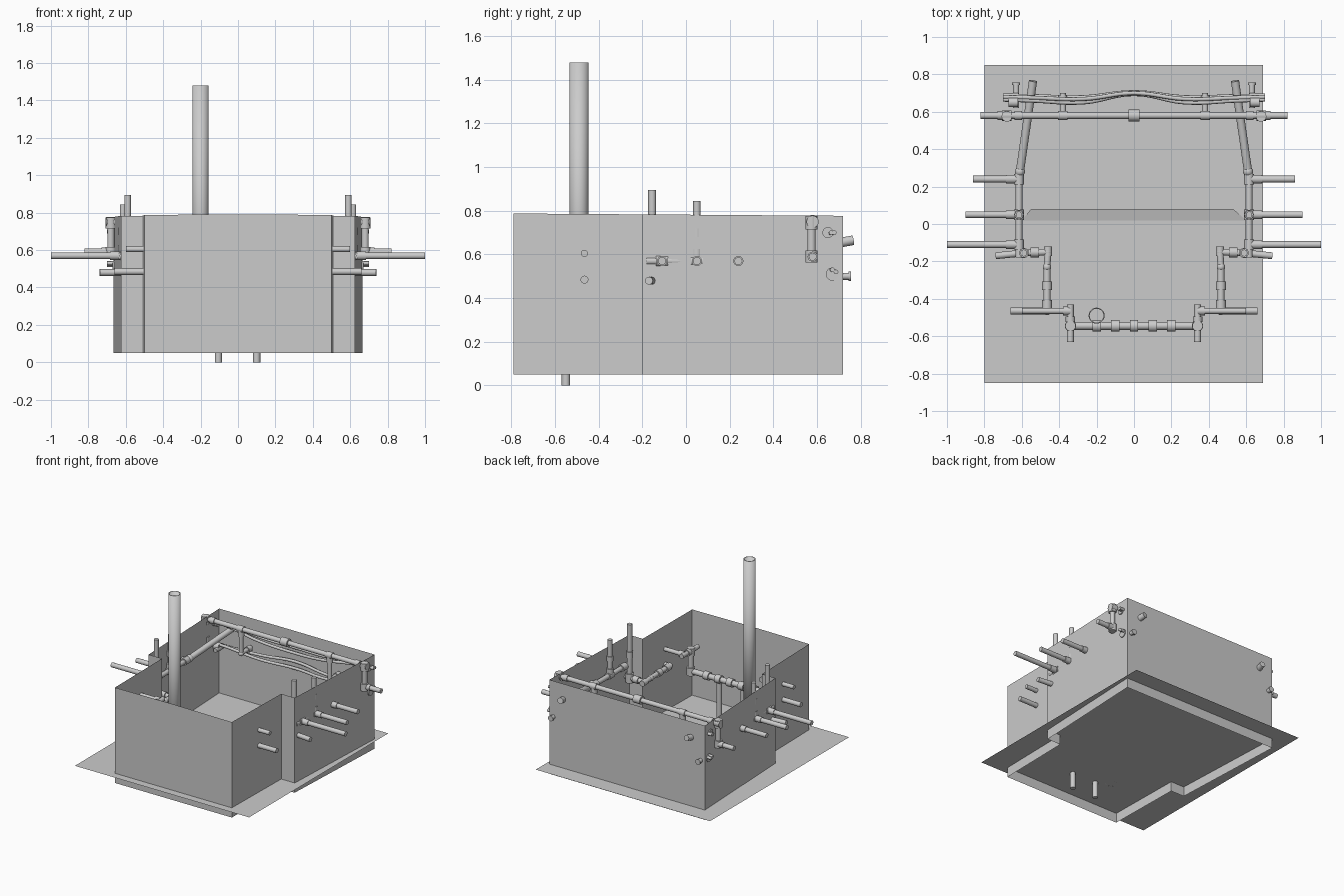
import bpy, bmesh
from mathutils import Vector

if "Cube" in bpy.data.objects:
    bpy.data.objects.remove(bpy.data.objects["Cube"])


def finish(name, bm, smooth=False):
    me = bpy.data.meshes.new(name)
    bm.to_mesh(me)
    bm.free()
    ob = bpy.data.objects.new(name, me)
    bpy.context.collection.objects.link(ob)
    if smooth:
        bpy.ops.object.select_all(action='DESELECT')
        ob.select_set(True)
        bpy.context.view_layer.objects.active = ob
        bpy.ops.object.shade_smooth_by_angle()
    return ob


def tube(bm, p, q, r, caps=True):
    """Straight cylinder between two points."""
    p, q = Vector(p), Vector(q)
    d = q - p
    m = d.to_track_quat('Z', 'Y').to_matrix().to_4x4()
    m.translation = (p + q) / 2
    bmesh.ops.create_cone(bm, cap_ends=caps, segments=20, radius1=r,
                          radius2=r, depth=d.length, matrix=m)


def run(bm, pts, r):
    """Chain of pipes with ball joints at the bends."""
    for a, b in zip(pts, pts[1:]):
        tube(bm, a, b, r)
    for c in pts[1:-1]:
        ret = bmesh.ops.create_uvsphere(bm, u_segments=16, v_segments=8, radius=r * 1.25)
        bmesh.ops.translate(bm, verts=ret['verts'], vec=c)


def collar(bm, c, axis, r=0.026, w=0.045):
    """Short coupling ring around a pipe."""
    h = Vector(axis) * w / 2
    tube(bm, Vector(c) - h, Vector(c) + h, r)


X, Y, Z = (1, 0, 0), (0, 1, 0), (0, 0, 1)

# open-topped wall sheet, stepped outward behind the front section
half = [(0.50, -0.79), (0.51, -0.20), (0.625, -0.20), (0.665, 0.72)]
outline = [(0, -0.79)] + half + [(0, 0.72)] + [(-x, y) for x, y in reversed(half)]
bm = bmesh.new()
low = [bm.verts.new((x, y, 0.05)) for x, y in outline]
top = [bm.verts.new((x, y, 0.782 - 0.007 * y + (0.004 if x == 0 and y < 0 else 0)))
       for x, y in outline]
for i in range(len(outline)):
    j = (i + 1) % len(outline)
    bm.faces.new((low[i], low[j], top[j], top[i]))
finish("walls", bm)

# floor sheet
bm = bmesh.new()
bm.faces.new([bm.verts.new((x, y, 0.125)) for x, y in
              ((-0.80, -0.85), (0.69, -0.85), (0.69, 0.85), (-0.80, 0.85))])
finish("floor", bm)

# low ramp across the middle of the floor
bm = bmesh.new()
bm.faces.new([bm.verts.new(v) for v in
              ((-0.60, 0.02, 0.126), (0.60, 0.02, 0.126), (0.53, 0.08, 0.14), (-0.55, 0.08, 0.14))])
finish("floor_ramp", bm)

# tall hollow stack
bm = bmesh.new()
tube(bm, (-0.20, -0.49, 0.125), (-0.20, -0.49, 1.48), 0.043, caps=False)
stack = finish("stack", bm, True)
mod = stack.modifiers.new("thickness", 'SOLIDIFY')
mod.thickness = 0.006

# front manifold with couplings and two drain legs
bm = bmesh.new()
my, mz = -0.545, 0.45
tube(bm, (-0.35, my, mz), (0.35, my, mz), 0.021)
for x in (-0.2, -0.1, 0, 0.1, 0.2):
    collar(bm, (x, my, mz), X, 0.031)
for x in (-0.105, 0.1):
    tube(bm, (x, -0.55, 0), (x, -0.55, mz), 0.019)
finish("front_manifold", bm, True)

for s, side in ((-1, "left"), (1, "right")):
    # riser from the manifold to the upper front outlet
    bm = bmesh.new()
    tube(bm, (s * .34, my, mz - .03), (s * .34, my, .62), .021)
    collar(bm, (s * .34, my, mz), Z, .03, .06)
    collar(bm, (s * .34, my, .60), Z, .028, .06)
    tube(bm, (s * .34, -.63, .605), (s * .34, -.43, .605), .018)
    tube(bm, (s * .34, -.465, .605), (s * .60, -.465, .605), .016)
    collar(bm, (s * .34, -.51, .605), Y, .025, .03)
    collar(bm, (s * .36, -.465, .605), X, .023, .04)
    finish(side + "_front_riser", bm, True)

    # lower connecting run with its front outlet and tall post
    bm = bmesh.new()
    run(bm, [(s * .74, -.17, .48), (s * .59, -.155, .48), (s * .46, -.15, .48),
             (s * .465, -.23, .48), (s * .465, -.465, .485), (s * .66, -.465, .485)], .018)
    tube(bm, (s * .46, -.12, .48), (s * .46, -.17, .48), .022)
    for y in (-.33, -.43):
        collar(bm, (s * .465, y, .482), Y)
    collar(bm, (s * .53, -.152, .48), X)
    collar(bm, (s * .59, -.155, .48), Z, .028, .07)
    tube(bm, (s * .59, -.155, .48), (s * .59, -.155, .895), .018)
    collar(bm, (s * .59, -.155, .66), Z, .024, .05)
    finish(side + "_lower_run", bm, True)

    # main side run with three outlets and a short post
    bm = bmesh.new()
    tube(bm, (s * .615, -.18, .57), (s * .615, .25, .57), .018)
    for y, x in ((-.11, 1.0), (.05, .90), (.24, .86)):
        tube(bm, (s * .60, y, .57), (s * x, y, .57), .018)
        collar(bm, (s * .615, y, .57), Y, .026, .055)
        collar(bm, (s * .655, y, .57), X, .023, .06)
    tube(bm, (s * .615, .05, .57), (s * .615, .05, .845), .017)
    collar(bm, (s * .615, .05, .60), Z, .026, .05)
    collar(bm, (s * .615, .05, .70), Z, .023, .04)
    # sloping branch through the back wall
    run(bm, [(s * .615, .24, .57), (s * .61, .28, .575), (s * .54, .765, .665)], .022)
    finish(side + "_side_run", bm, True)

    # outside drop at the end of the rear cross pipe
    bm = bmesh.new()
    tube(bm, (s * .68, .575, .75), (s * .68, .575, .57), .019)
    collar(bm, (s * .68, .575, .745), Z, .028, .06)
    collar(bm, (s * .68, .575, .59), Z, .028, .055)
    tube(bm, (s * .67, .58, .59), (s * .82, .58, .59), .018)
    collar(bm, (s * .71, .58, .59), X, .023, .04)
    finish(side + "_rear_drop", bm, True)

    # hanger below the cross pipe, turning back toward the hoses
    bm = bmesh.new()
    run(bm, [(s * .38, .58, .745), (s * .38, .58, .56), (s * .38, .70, .56)], .016)
    collar(bm, (s * .38, .58, .72), Z, .023, .05)
    collar(bm, (s * .38, .67, .56), Y, .023, .04)
    finish(side + "_hose_hanger", bm, True)

    # stub through the back wall and hose fitting at the side wall
    bm = bmesh.new()
    tube(bm, (s * .63, .62, .50), (s * .63, .755, .50), .016)
    collar(bm, (s * .63, .75, .50), Y, .021, .012)
    collar(bm, (s * .645, .67, .51), X, .03, .05)
    collar(bm, (s * .645, .65, .70), X, .025, .05)
    finish(side + "_rear_stub", bm, True)

    # small access plate on the side wall
    bm = bmesh.new()
    bm.faces.new([bm.verts.new((s * (.6655 + .04 * (y - .72)), y, z)) for y, z in
                  ((.62, .48), (.66, .48), (.66, .63), (.62, .63))])
    finish(side + "_access_plate", bm)

# rear cross pipe
bm = bmesh.new()
tube(bm, (-.69, .58, .75), (.69, .58, .75), .018)
collar(bm, (0, .58, .75), X, .031, .06)
for s in (-1, 1):
    collar(bm, (s * .68, .58, .75), X, .028, .05)
    collar(bm, (s * .38, .58, .75), X, .024, .05)
    collar(bm, (s * .62, .58, .75), X, .024, .04)
finish("rear_cross_pipe", bm, True)

# wavy rear hoses: base y, wave in y, end z, middle z
for i, (y, w, ze, zm) in enumerate(((.645, .05, .70, .62), (.665, .035, .70, .66),
                                    (.65, .05, .53, .50), (.675, .03, .52, .55))):
    cu = bpy.data.curves.new("rear_hose", 'CURVE')
    cu.dimensions = '3D'
    cu.bevel_depth = 0.011
    cu.bevel_resolution = 2
    cu.resolution_u = 6
    cu.use_fill_caps = True
    sp = cu.splines.new('BEZIER')
    sp.bezier_points.add(6)
    for bp, x, k in zip(sp.bezier_points, (-.70, -.55, -.27, 0, .27, .55, .70),
                        (.4, .3, .1, 1, .1, .3, .4)):
        t = max(0, 1 - abs(x) / .6)
        bp.co = (x, y + w * k, ze + (zm - ze) * t)
        bp.handle_left_type = bp.handle_right_type = 'AUTO'
    bpy.context.collection.objects.link(bpy.data.objects.new("rear_hose_%d" % (i + 1), cu))
